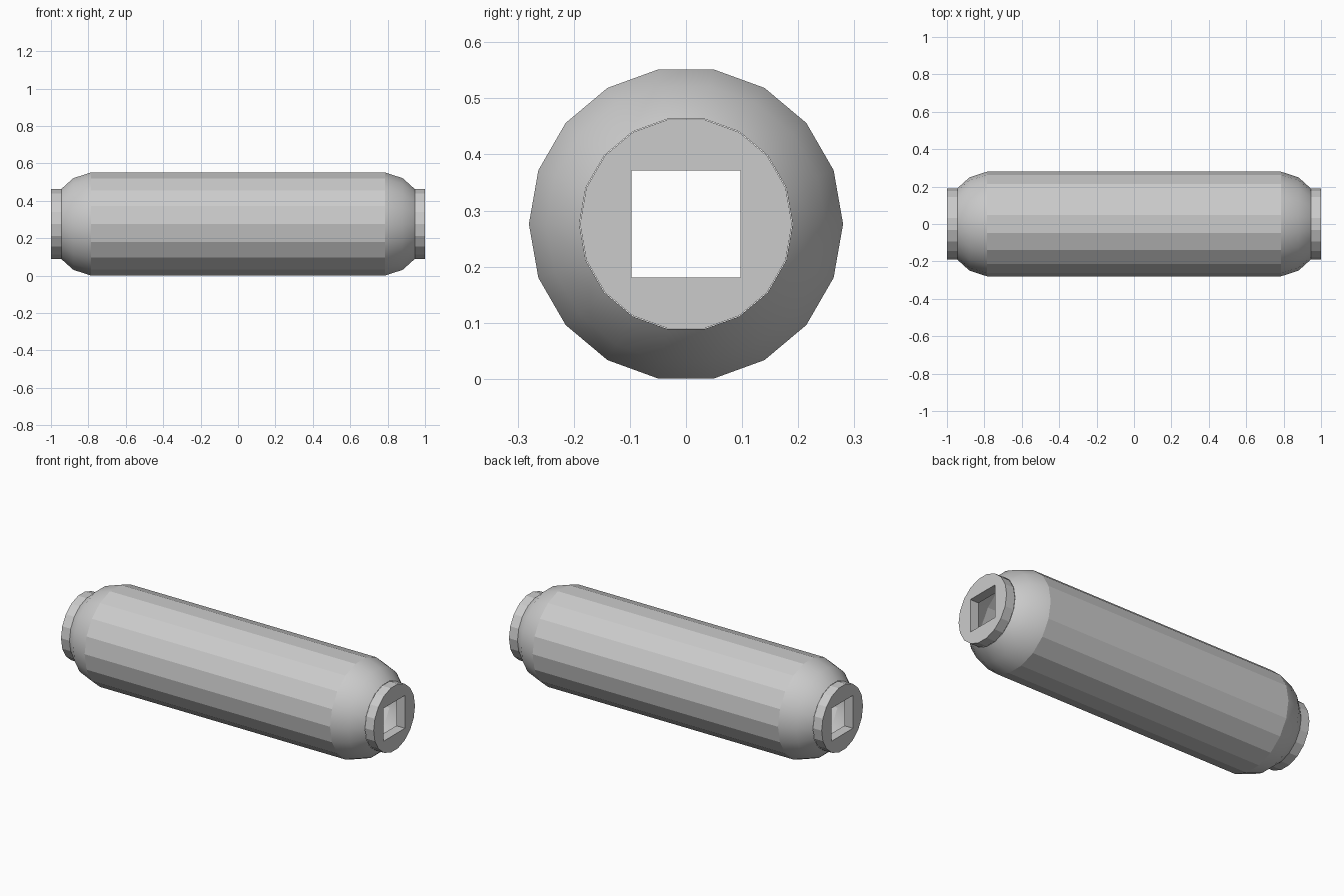
import bpy, bmesh
from math import cos, sin, tau

SIDES = 18
CENTRE_Z = 0.276
HOLE_Y, HOLE_Z = 0.097, 0.095

cube = bpy.data.objects.get("Cube")
if cube:
    bpy.data.objects.remove(cube, do_unlink=True)

grey = bpy.data.materials.new("plain_grey")
grey.use_nodes = True
colour = (0.6, 0.6, 0.6, 1)
grey.diffuse_color = colour
grey.node_tree.nodes["Principled BSDF"].inputs["Base Color"].default_value = colour


def ring(bm, x, radius):
    """Closed ring of vertices around the long axis."""
    return [bm.verts.new((x, radius * cos(tau * i / SIDES), radius * sin(tau * i / SIDES)))
            for i in range(SIDES)]


def square(bm, x):
    corners = ((-1, -1), (1, -1), (1, 1), (-1, 1))
    return [bm.verts.new((x, a * HOLE_Y, b * HOLE_Z)) for a, b in corners]


def bridge(bm, first, second):
    """Wall of quads between two loops of equal length."""
    n = len(first)
    return [bm.faces.new((first[i], first[(i + 1) % n], second[(i + 1) % n], second[i]))
            for i in range(n)]


def loop_edges(bm, loop):
    pairs = zip(loop, loop[1:] + loop[:1])
    return [bm.edges.get(p) or bm.edges.new(p) for p in pairs]


def finish(bm, name):
    bmesh.ops.recalc_face_normals(bm, faces=bm.faces[:])
    mesh = bpy.data.meshes.new(name)
    bm.to_mesh(mesh)
    bm.free()
    mesh.materials.append(grey)
    obj = bpy.data.objects.new(name, mesh)
    obj.location.z = CENTRE_Z
    bpy.context.collection.objects.link(obj)


# Hollow body: faceted barrel with smooth rounded shoulders
bm = bmesh.new()
half = [(0.785, 0.28), (0.88, 0.249), (0.945, 0.19)]
profile = [(-x, r) for x, r in reversed(half)] + half
rings = [ring(bm, x, r) for x, r in profile]
for i in range(len(rings) - 1):
    shoulder = i != 2
    for face in bridge(bm, rings[i], rings[i + 1]):
        face.smooth = shoulder
for rim in (rings[2], rings[3]):
    for edge in loop_edges(bm, rim):
        edge.smooth = False
finish(bm, "body")

# End collars with a square socket
for name, side in (("left_collar", 1), ("right_collar", -1)):
    bm = bmesh.new()
    depths = (side * 0.945, side * 1.0)
    outer = [ring(bm, x, 0.189) for x in depths]
    inner = [square(bm, x) for x in depths]
    bridge(bm, *outer)
    bridge(bm, *inner)
    for a, b in zip(outer, inner):
        bmesh.ops.triangle_fill(bm, use_beauty=True,
                                edges=loop_edges(bm, a) + loop_edges(bm, b))
    finish(bm, name)
